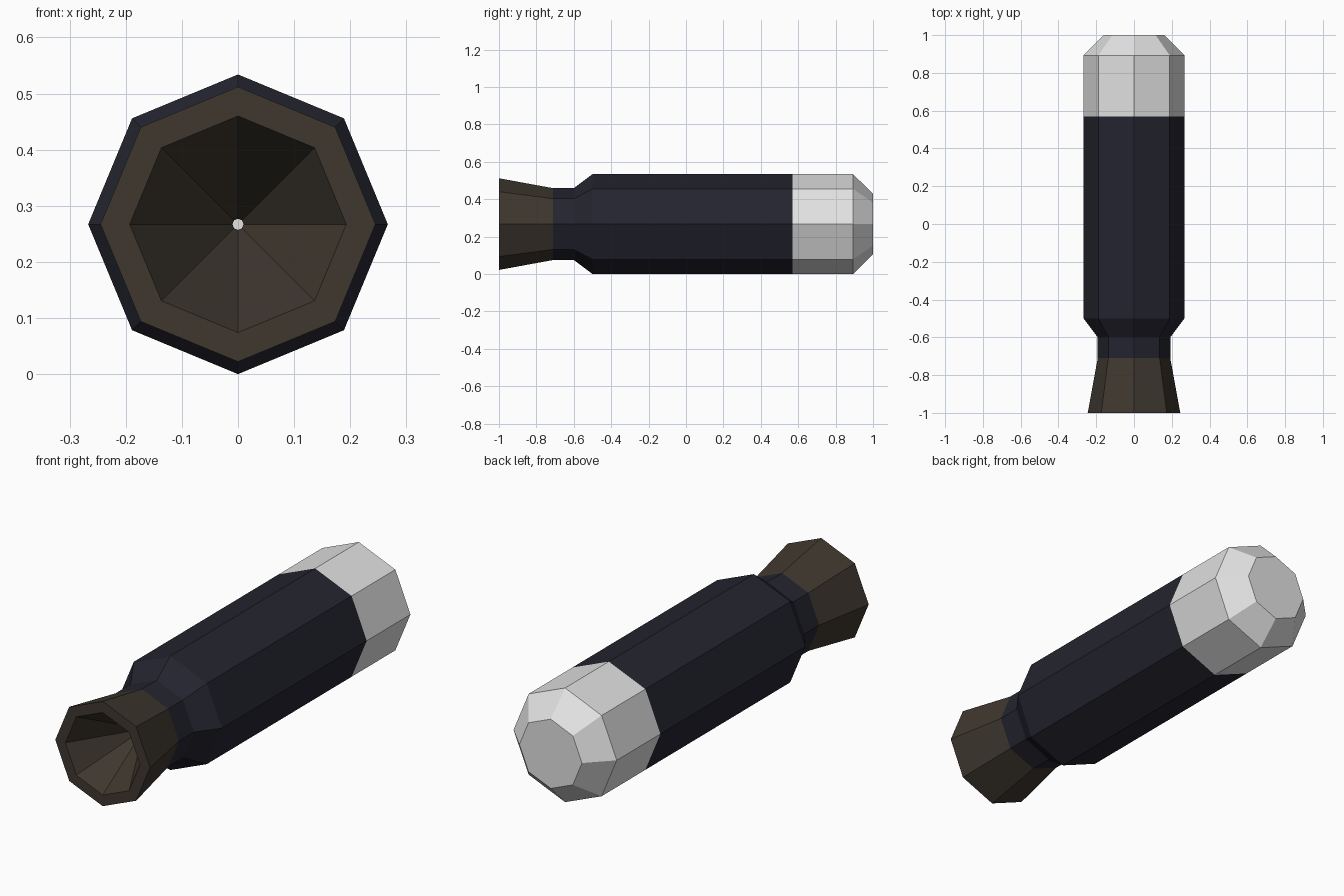
import bpy, bmesh, math

if "Cube" in bpy.data.objects:
    bpy.data.objects.remove(bpy.data.objects["Cube"])

SIDES = 8
AXIS_Z = 0.267


def material(name, color):
    m = bpy.data.materials.new(name)
    m.diffuse_color = (*color, 1)
    m.use_nodes = True
    m.node_tree.nodes["Principled BSDF"].inputs["Base Color"].default_value = m.diffuse_color
    return m


def lathe(name, profile, mat, cap_end=False):
    """Turn a (y, radius) profile around the long y axis."""
    bm = bmesh.new()
    rings = []
    for y, r in profile:
        ring = []
        for k in range(SIDES):
            a = 2 * math.pi * k / SIDES
            ring.append(bm.verts.new((r * math.cos(a), y, AXIS_Z + r * math.sin(a))))
        rings.append(ring)
    for p, q in zip(rings, rings[1:]):
        for k in range(SIDES):
            n = (k + 1) % SIDES
            bm.faces.new((p[k], q[k], q[n], p[n]))
    if cap_end:
        bm.faces.new(rings[-1][::-1])
    mesh = bpy.data.meshes.new(name)
    bm.to_mesh(mesh)
    bm.free()
    mesh.materials.append(mat)
    obj = bpy.data.objects.new(name, mesh)
    bpy.context.collection.objects.link(obj)
    return obj


navy = material("dark navy", (0.0175, 0.0175, 0.029))
brown = material("dark brown", (0.049, 0.038, 0.028))
white = material("light grey", (0.76, 0.76, 0.76))

# flared nozzle: inner cone with a tiny hole, flat rim, outer skirt
lathe("nozzle", [(-0.71, 0.01), (-1.0, 0.193), (-1.0, 0.245), (-0.71, 0.192)], brown)

# main tube with neck and shoulder
lathe("body", [(-0.71, 0.192), (-0.60, 0.192), (-0.50, 0.267), (0.57, 0.267)], navy)

# chamfered nose
lathe("nose", [(0.57, 0.267), (0.893, 0.267), (1.0, 0.162)], white, cap_end=True)
